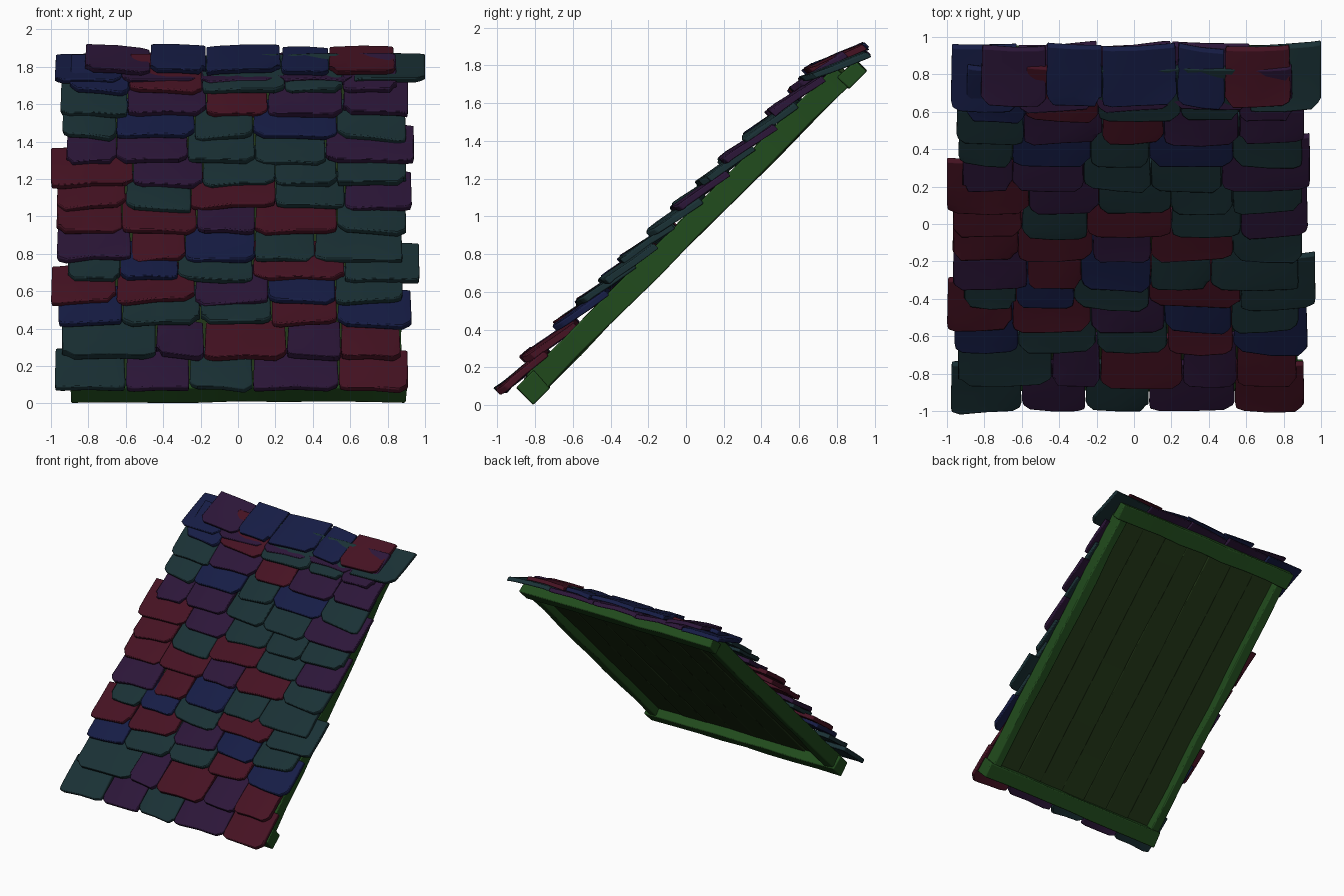
import bpy, bmesh, math, random
from mathutils import Vector

if "Cube" in bpy.data.objects:
    bpy.data.objects.remove(bpy.data.objects["Cube"])

random.seed(4)
R = math.sqrt(0.5)


def J(a):
    return random.uniform(-a, a)


# Roof space: x across, u up the 45 degree slope, n away from the deck
def P(x, u, n):
    return Vector((x, -0.81 + (u - n) * R, (u + n) * R))


def material(name, rgb):
    m = bpy.data.materials.new(name)
    m.diffuse_color = (*rgb, 1)
    m.use_nodes = True
    m.node_tree.nodes["Principled BSDF"].inputs["Base Color"].default_value = m.diffuse_color
    return m


wood = material("green_wood", (0.015, 0.07, 0.012))
deck_wood = material("dark_green_wood", (0.015, 0.035, 0.008))
slates = [material("slate_blue", (0.008, 0.012, 0.06)),
          material("slate_red", (0.06, 0.006, 0.016)),
          material("slate_teal", (0.01, 0.03, 0.035)),
          material("slate_purple", (0.025, 0.008, 0.04))]


def finish(bm, name, mats, bevel):
    bmesh.ops.recalc_face_normals(bm, faces=bm.faces)
    me = bpy.data.meshes.new(name)
    bm.to_mesh(me)
    bm.free()
    ob = bpy.data.objects.new(name, me)
    bpy.context.collection.objects.link(ob)
    for m in mats:
        me.materials.append(m)
    b = ob.modifiers.new("worn_edges", 'BEVEL')
    b.width = bevel
    b.segments = 2
    b.limit_method = 'ANGLE'
    b.angle_limit = math.radians(40)
    bpy.ops.object.select_all(action='DESELECT')
    ob.select_set(True)
    bpy.context.view_layer.objects.active = ob
    bpy.ops.object.shade_smooth_by_angle(angle=math.radians(35))
    return ob


# Rough-hewn timber, cut into segments along its long axis and wobbled
def timber(name, x0, x1, u0, u1, n0, n1, mat, wobble=0.007, cuts=7):
    bm = bmesh.new()
    bmesh.ops.create_cube(bm, size=1)
    size = (x1 - x0, u1 - u0, n1 - n0)
    mid = ((x0 + x1) / 2, (u0 + u1) / 2, (n0 + n1) / 2)
    axis = 0 if size[0] > size[1] else 1
    along = [e for e in bm.edges
             if abs((e.verts[0].co - e.verts[1].co)[axis]) > 0.5]
    bmesh.ops.subdivide_edges(bm, edges=along, cuts=cuts, use_grid_fill=True)
    for v in bm.verts:
        q = [mid[k] + v.co[k] * size[k] + J(wobble) for k in range(3)]
        q[2] = max(q[2], 0.0)
        q[1] = max(q[1], 0.0)
        v.co = P(*q)
    return finish(bm, name, [mat], 0.008)


# Frame: eaves beam, ridge beam and two side boards
timber("eaves_beam", -0.89, 0.90, 0.0, 0.13, 0.0, 0.125, wood)
timber("ridge_beam", -0.89, 0.90, 2.37, 2.50, 0.0, 0.085, wood)
for side, s in (("left", -1), ("right", 1)):
    a, b = sorted((s * 0.79, s * 0.87))
    timber(side + "_side_board", a, b, 0.08, 2.40, 0.012, 0.135, wood)

# Recessed deck planks
for i in range(7):
    a = -0.81 + i * 1.62 / 7
    timber(f"deck_plank_{i + 1}", a - 0.004, a + 1.62 / 7 + 0.004, 0.06, 2.42,
           0.075 + J(0.008), 0.13, deck_wood, 0.003, 4)


# One shingle: crowned slab with rounded, chipped lower corners
def shingle(bm, x0, x1, u, length, n_butt, n_top, thick):
    cols, rows = (0, 0.13, 0.5, 0.87, 1), (0, 0.16, 0.55, 1)
    corner = (random.uniform(0.01, 0.045), random.uniform(0.01, 0.045))
    skew, tilt = J(0.018), J(0.01)
    pin = (random.uniform(0, 0.012), random.uniform(0, 0.012))
    grid = []
    for j, b in enumerate(rows):
        line = []
        for i, a in enumerate(cols):
            x = x0 + (x1 - x0) * a
            t = u + length * b + skew * (a - 0.5) * 2 + (J(0.006) if j < 3 else 0)
            n = n_butt + (n_top - n_butt) * b + thick
            n += 0.010 * (1 - (2 * a - 1) ** 2) + tilt * (2 * a - 1) + J(0.004)
            if j == 0 and i in (0, 4):
                c = corner[i // 4]
                t += c
                x += (c * 0.4) * (1 if i == 0 else -1)
                n -= 0.006
            # sides pull in towards the upper end
            if i == 0:
                x += pin[0] * b
            if i == 4:
                x -= pin[1] * b
            line.append(bm.verts.new(P(x, t, n)))
        grid.append(line)
    faces = [bm.faces.new((grid[j][i], grid[j][i + 1], grid[j + 1][i + 1], grid[j + 1][i]))
             for j in range(3) for i in range(4)]
    mi = random.randrange(len(slates))
    for f in faces:
        f.material_index = mi
    ext = bmesh.ops.extrude_face_region(bm, geom=faces, use_keep_orig=True)
    down = P(0, 0, -thick) - P(0, 0, 0)
    for v in (g for g in ext["geom"] if isinstance(g, bmesh.types.BMVert)):
        v.co += down


# Courses from eaves to ridge: height of the lower edge, then joints along x
courses = [
    (.075, (-.98, -.60, -.26, .08, .54, .91)), (.24, (-.94, -.44, -.18, .26, .55, .87)),
    (.42, (-.96, -.62, -.20, .18, .53, .93)), (.535, (-1.0, -.65, -.23, .16, .52, .88)),
    (.66, (-.91, -.63, -.32, .08, .57, .97)), (.76, (-.97, -.57, -.28, .09, .41, .88)),
    (.91, (-.97, -.62, -.22, .09, .53, .90)), (1.04, (-.97, -.60, -.25, .20, .57, .93)),
    (1.17, (-1.0, -.56, -.19, .20, .53, .90)), (1.285, (-.92, -.65, -.27, .09, .47, .94)),
    (1.42, (-.94, -.65, -.23, .08, .53, .90)), (1.54, (-.95, -.59, -.17, .16, .56, .91)),
    (1.66, (-.90, -.58, -.19, .25, .56, .85)), (1.72, (-.98, -.62, -.20, .20, .62, 1.0))]

for r, (z, joints) in enumerate(courses):
    bm = bmesh.new()
    last = r == len(courses) - 1
    butt = 0.16 if r == 0 else 0.185
    for a, b in zip(joints, joints[1:]):
        shingle(bm, a, b, (z - 0.015) / R - butt + J(0.01), 0.34 if last else 0.33,
                butt + J(0.006), 0.045 if last else 0.125, 0.036)
    finish(bm, f"shingle_course_{r + 1}", slates, 0.007)

# Ridge course lies flatter over the top
bm = bmesh.new()
cap = (-.82, -.47, -.17, .23, .485, .84)
for a, b in zip(cap, cap[1:]):
    shingle(bm, a, b, 2.275 + J(0.012), 0.31, 0.205, 0.082, 0.034)
finish(bm, "ridge_shingle_course", slates, 0.007)
